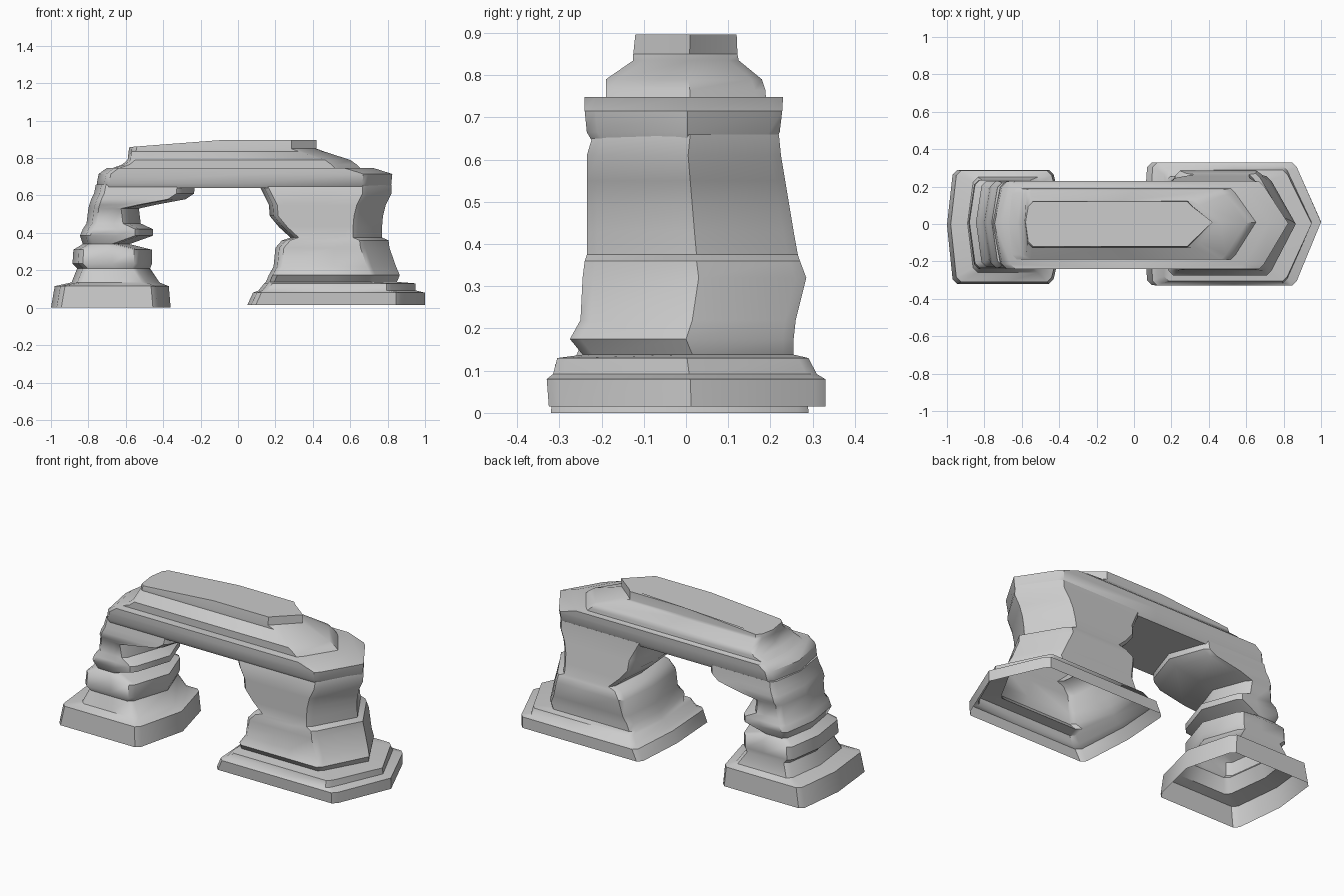
import bpy, bmesh, math

if "Cube" in bpy.data.objects:
    bpy.data.objects.remove(bpy.data.objects["Cube"])

stone = bpy.data.materials.new("grey stone")
stone.use_nodes = True
stone.diffuse_color = (0.6, 0.6, 0.6, 1)
stone.node_tree.nodes["Principled BSDF"].inputs["Base Color"].default_value = (0.6, 0.6, 0.6, 1)


def ring(z, x0, x1, y0, y1, k0, k1, drop=0.0):
    """One rock layer outline: chamfered block with pointed ends k0 and k1 long."""
    b, mid, c = 0.025, (x0 + x1) / 2, (y0 + y1) / 2 + 0.01
    a, d = x0 + k0, x1 - k1
    front = [(a, y0 + b), (a + b, y0), (mid, y0), (d - b, y0), (d, y0 + b)]
    back = [(x, y1 - (y - y0)) for x, y in reversed(front)]
    pts = [(x0, c)] + front + [(x1, c)] + back
    # drop lowers the -x end of the layer
    return [(x, y, z - drop * max(0, (mid - x) / (mid - x0))) for x, y in pts]


def loft(name, layers, k0, k1, cap_bottom=False, drop_top=0.0):
    bm = bmesh.new()
    rows = []
    for i, layer in enumerate(layers):
        drop = drop_top if i == len(layers) - 1 else 0
        rows.append([bm.verts.new(p) for p in ring(*layer, k0, k1, drop)])
    for low, high in zip(rows, rows[1:]):
        for i in range(len(low)):
            j = (i + 1) % len(low)
            bm.faces.new((low[i], low[j], high[j], high[i]))
    bm.faces.new(rows[-1])
    if cap_bottom:
        bm.faces.new(rows[0][::-1])
    bmesh.ops.recalc_face_normals(bm, faces=bm.faces)
    mesh = bpy.data.meshes.new(name)
    bm.to_mesh(mesh)
    bm.free()
    mesh.materials.append(stone)
    obj = bpy.data.objects.new(name, mesh)
    bpy.context.collection.objects.link(obj)
    bpy.ops.object.select_all(action="DESELECT")
    obj.select_set(True)
    bpy.context.view_layer.objects.active = obj
    bpy.ops.object.shade_smooth_by_angle(angle=math.radians(42))
    return obj


# Narrow pillar on the -x side, open underneath: z, x0, x1, y0, y1
loft("narrow_pillar", [
    (0.0, -1.0, -.36, -.32, .29),
    (.115, -.98, -.37, -.31, .285),
    (.135, -.89, -.42, -.26, .25),
    (.21, -.86, -.47, -.23, .23),
    (.235, -.885, -.46, -.24, .235),
    (.31, -.88, -.46, -.235, .235),
    (.34, -.83, -.58, -.205, .21),
    (.385, -.845, -.455, -.23, .23),
    (.42, -.83, -.455, -.23, .23),
    (.45, -.81, -.52, -.215, .215),
    (.53, -.80, -.53, -.22, .22),
    (.55, -.795, -.44, -.235, .23),
    (.58, -.785, -.28, -.235, .23),
    (.61, -.77, -.235, -.23, .225),
    (.66, -.76, -.23, -.22, .22),
], .03, .07)

# Wide pillar on the +x side, open underneath
loft("wide_pillar", [
    (.015, .05, 1.0, -.325, .33),
    (.08, .08, 1.0, -.33, .33),
    (.092, .11, .95, -.315, .31),
    (.13, .14, .95, -.305, .29),
    (.138, .15, .85, -.245, .255),
    (.175, .165, .865, -.275, .255),
    (.22, .19, .845, -.25, .26),
    (.32, .20, .81, -.245, .285),
    (.36, .235, .805, -.24, .27),
    (.375, .28, .77, -.235, .265),
    (.43, .22, .77, -.235, .255),
    (.49, .17, .775, -.235, .245),
    (.55, .165, .79, -.235, .235),
    (.61, .135, .82, -.235, .225),
    (.66, .11, .82, -.22, .22),
], .02, .13)

# Spanning slab of the arch
loft("arch_span", [
    (.64, -.755, .815, -.22, .21),
    (.665, -.755, .82, -.235, .222),
    (.715, -.745, .825, -.24, .228),
    (.748, -.70, .72, -.24, .23),
], .04, .13, True)

# Stepped cap along the top of the span
loft("cap_ledge", [
    (.74, -.69, .66, -.19, .19),
    (.765, -.62, .635, -.19, .188),
    (.79, -.59, .60, -.19, .18),
    (.835, -.585, .46, -.125, .125),
    (.85, -.583, .42, -.125, .122),
    (.897, -.58, .42, -.12, .12),
], .015, .11, True, .038)
